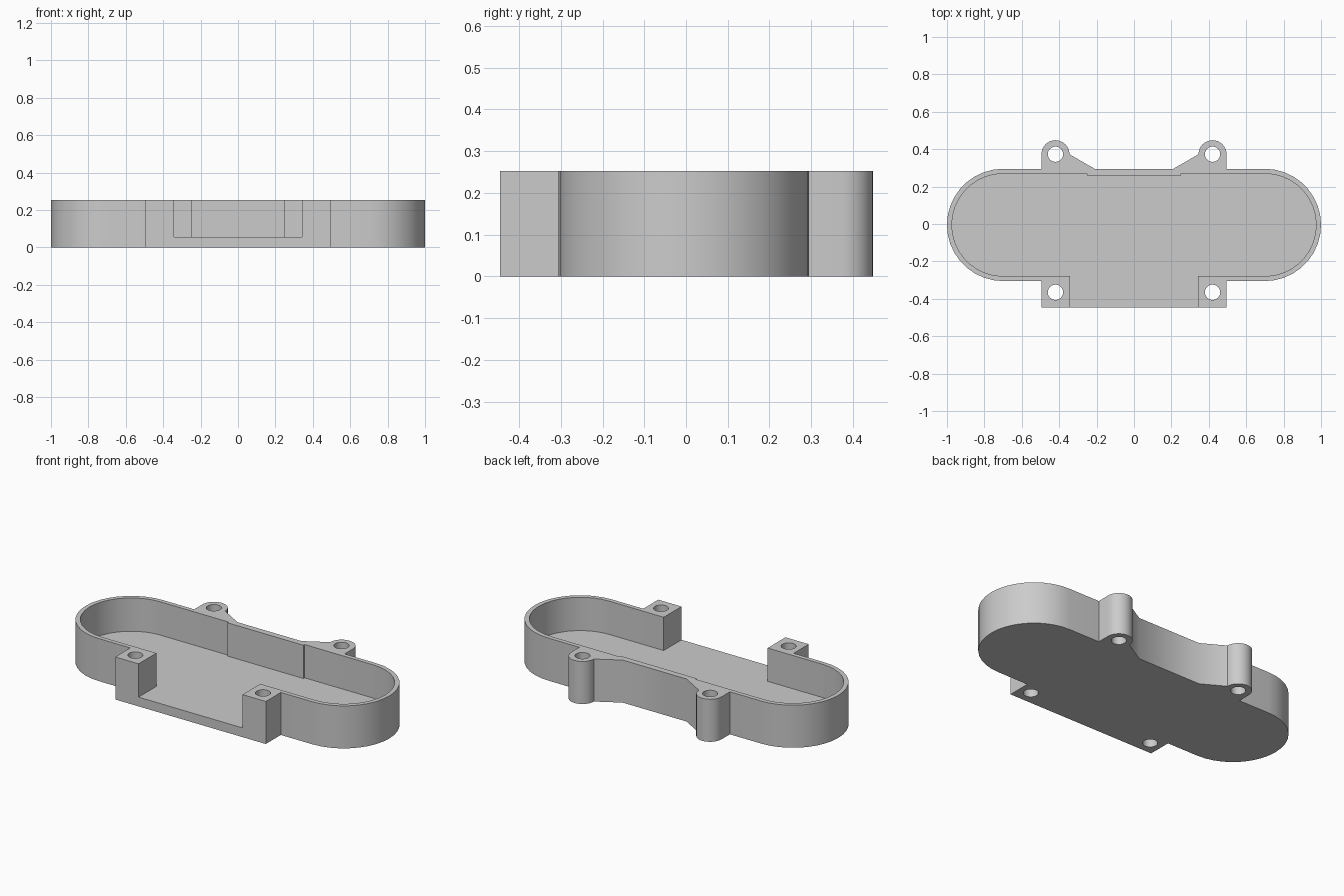
import bpy, bmesh
from math import sin, cos, radians

if "Cube" in bpy.data.objects:
    bpy.data.objects.remove(bpy.data.objects["Cube"], do_unlink=True)

HEIGHT, FLOOR = 0.253, 0.055
CY, END_X = -0.005, 0.70           # centre line and centre of the round ends
LUG_X, LUG_Y, LUG_R = 0.42, 0.373, 0.075
FRONT_HOLE_Y, HOLE_R = -0.365, 0.041

grey = bpy.data.materials.new("light_grey")
grey.use_nodes = True
grey.diffuse_color = (0.6, 0.6, 0.6, 1)
grey.node_tree.nodes["Principled BSDF"].inputs["Base Color"].default_value = (0.6, 0.6, 0.6, 1)


def arc(cx, cy, r, start, end, steps):
    angles = [radians(start + (end - start) * i / steps) for i in range(steps + 1)]
    return [(cx + r * cos(a), cy + r * sin(a)) for a in angles]


def mirrored(half):
    """Close a right-hand outline with its mirror image."""
    return half + [(-x, y) for x, y in reversed(half)]


def prism(name, outline, z0, z1):
    bm = bmesh.new()
    face = bm.faces.new([bm.verts.new((x, y, z0)) for x, y in outline])
    top = bmesh.ops.extrude_face_region(bm, geom=[face])["geom"]
    bmesh.ops.translate(bm, vec=(0, 0, z1 - z0),
                        verts=[v for v in top if isinstance(v, bmesh.types.BMVert)])
    bmesh.ops.recalc_face_normals(bm, faces=bm.faces)
    mesh = bpy.data.meshes.new(name)
    bm.to_mesh(mesh)
    bm.free()
    mesh.materials.append(grey)
    obj = bpy.data.objects.new(name, mesh)
    bpy.context.collection.objects.link(obj)
    return obj


# Outer wall: back lugs, round ends and square front blocks
outer = mirrored(
    [(0.21, 0.295), (0.345, LUG_Y)]
    + arc(LUG_X, LUG_Y, LUG_R, 180, 0, 16)[1:]
    + [(0.495, 0.295)]
    + arc(END_X, CY, 0.30, 90, -90, 18)
    + [(0.495, CY - 0.30), (0.495, -0.446)])
tray = prism("tray", outer, 0, HEIGHT)

# Pocket: thicker middle of the back wall, open at the front
inner = mirrored(
    [(0.25, 0.258), (0.25, CY + 0.274)]
    + arc(END_X, CY, 0.274, 90, -90, 18)
    + [(0.342, CY - 0.274), (0.342, -0.6)])
cutters = [prism("pocket_cutter", inner, FLOOR, HEIGHT + 0.1)]

# Four screw holes
for x in (-LUG_X, LUG_X):
    for y in (FRONT_HOLE_Y, LUG_Y):
        circle = arc(x, y, HOLE_R, 0, 360, 24)[:-1]
        cutters.append(prism("screw_hole_cutter", circle, -0.1, HEIGHT + 0.1))

bpy.ops.object.select_all(action="DESELECT")
bpy.context.view_layer.objects.active = tray
tray.select_set(True)
for cutter in cutters:
    cutter.hide_render = True
    mod = tray.modifiers.new("cut", "BOOLEAN")
    mod.operation = "DIFFERENCE"
    mod.solver = "EXACT"
    mod.object = cutter
    bpy.ops.object.modifier_apply(modifier=mod.name)
for cutter in cutters:
    bpy.data.objects.remove(cutter, do_unlink=True)

bpy.ops.object.shade_smooth_by_angle(angle=radians(35))
